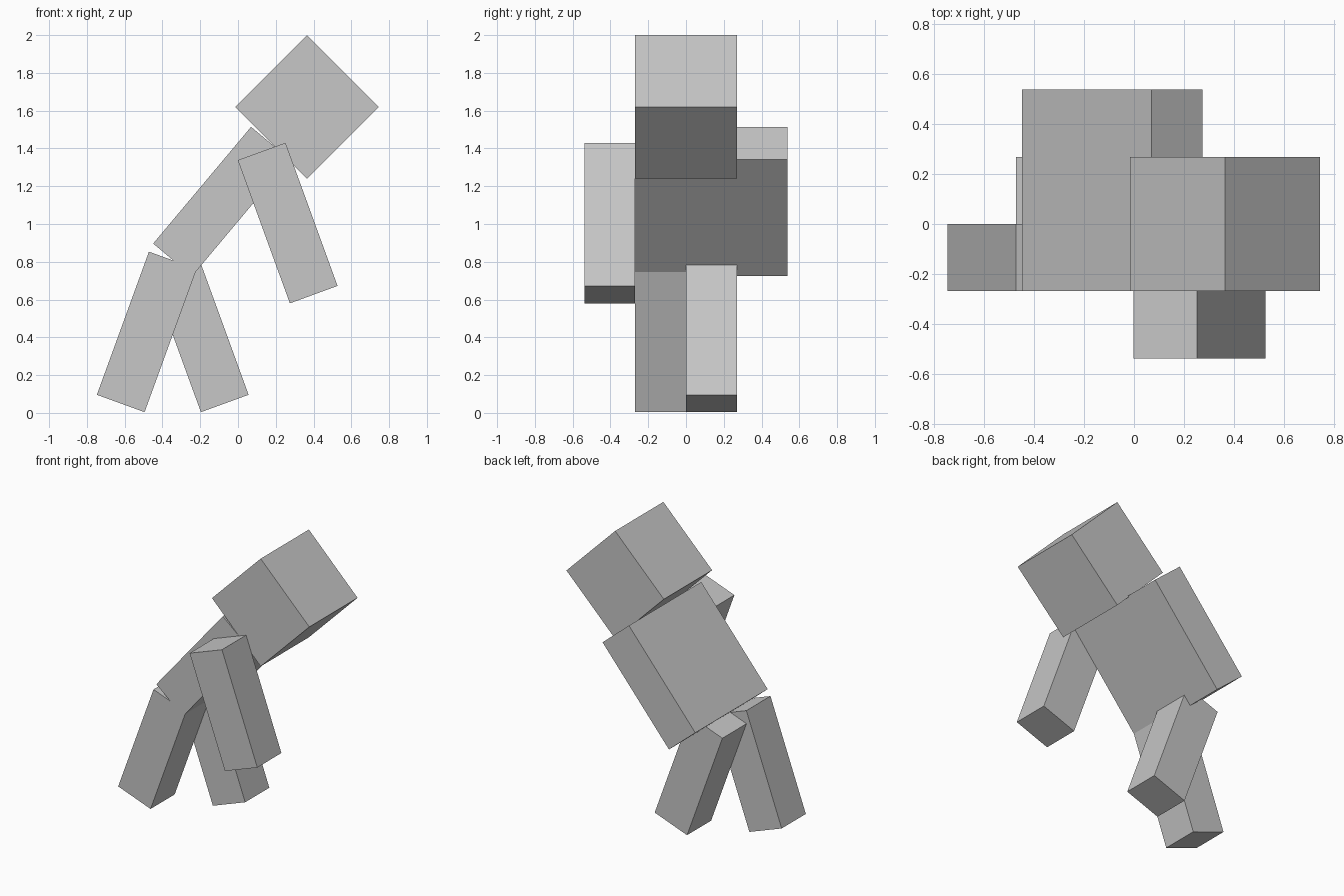
import bpy
import math

if "Cube" in bpy.data.objects:
    bpy.data.objects.remove(bpy.data.objects["Cube"])

grey = bpy.data.materials.new("plain grey")
grey.diffuse_color = (0.57, 0.57, 0.57, 1.0)
grey.use_nodes = True
grey.node_tree.nodes["Principled BSDF"].inputs["Base Color"].default_value = grey.diffuse_color

U = 0.0672  # one block unit; every part is a whole number of units


def block(name, size, centre, tilt):
    """Box of size (in units), tilted about the y axis in degrees."""
    bpy.ops.mesh.primitive_cube_add(size=1, location=centre)
    ob = bpy.context.object
    ob.name = name
    ob.scale = [s * U for s in size]
    ob.rotation_euler = (0, math.radians(tilt), 0)
    ob.data.materials.append(grey)
    return ob


LIMB = (4, 4, 12)

# Head, tipped onto its edge
block("head", (8, 8, 8), (0.365, 0, 1.62), 45)

# Torso leaning forward, far arm lying flush beside it
block("torso", (4, 8, 12), (-0.087, 0, 1.119), 40)
block("far_arm", LIMB, (-0.087, 6 * U, 1.119), 40)

# Near arm swung forward
block("near_arm", LIMB, (0.263, -6 * U, 1.005), -20)

# Legs in mid stride
block("near_leg", LIMB, (-0.483, -2 * U, 0.4287), 20)
block("far_leg", LIMB, (-0.208, 2 * U, 0.4287), -20)
